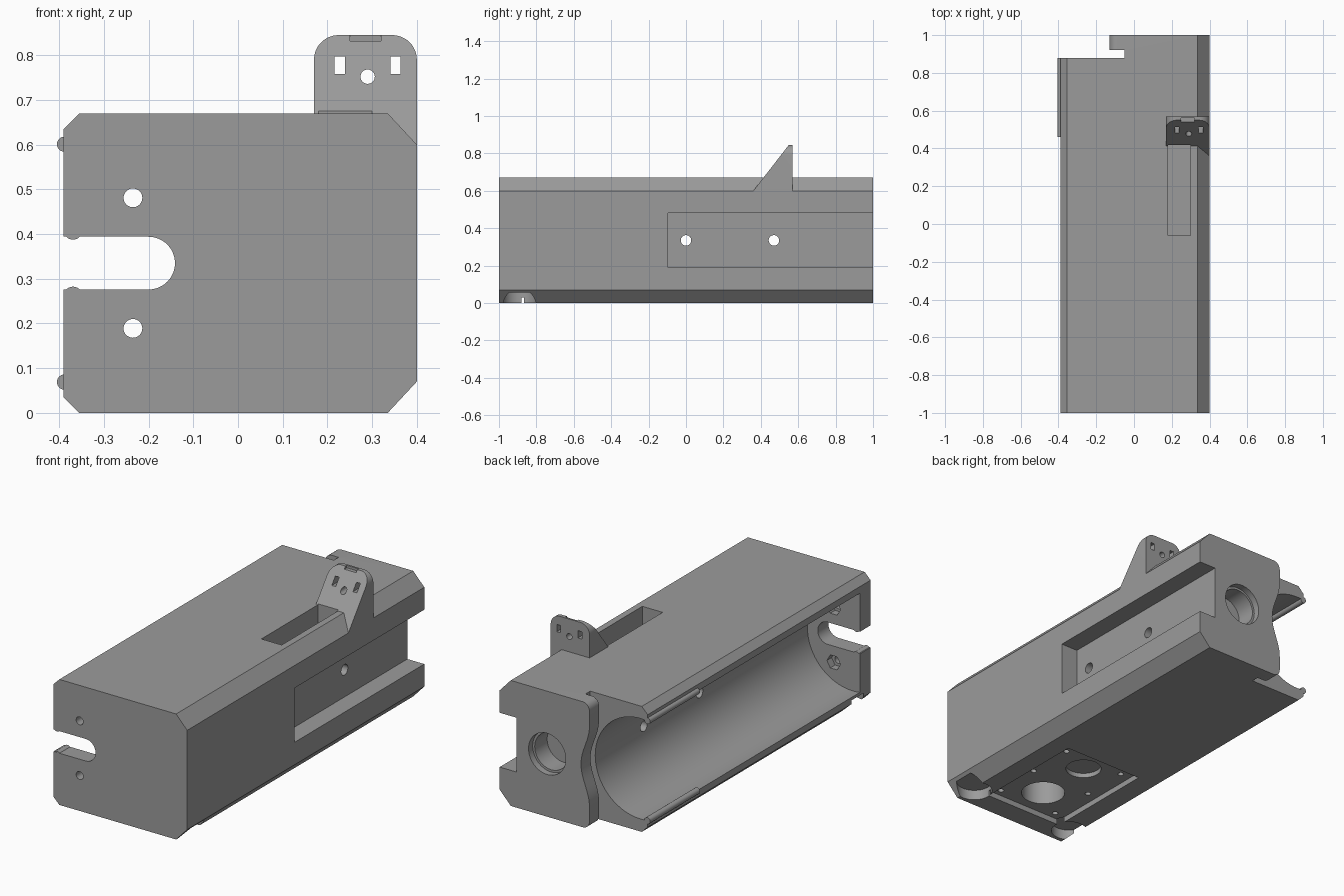
import bpy, bmesh, math

if "Cube" in bpy.data.objects:
    bpy.data.objects.remove(bpy.data.objects["Cube"])

grey = bpy.data.materials.new("plain grey")
grey.diffuse_color = (0.33, 0.33, 0.33, 1)
grey.use_nodes = True
grey.node_tree.nodes["Principled BSDF"].inputs["Base Color"].default_value = grey.diffuse_color


def prism(name, pts, axis, a, b):
    """Extrude a 2D outline along one axis, from a to b."""
    place = {"X": lambda u, v, t: (t, u, v),
             "Y": lambda u, v, t: (u, t, v),
             "Z": lambda u, v, t: (u, v, t)}[axis]
    bm = bmesh.new()
    lo = [bm.verts.new(place(u, v, a)) for u, v in pts]
    hi = [bm.verts.new(place(u, v, b)) for u, v in pts]
    bm.faces.new(lo)
    bm.faces.new(hi)
    n = len(pts)
    for i in range(n):
        j = (i + 1) % n
        bm.faces.new((lo[i], lo[j], hi[j], hi[i]))
    bmesh.ops.recalc_face_normals(bm, faces=bm.faces)
    me = bpy.data.meshes.new(name)
    bm.to_mesh(me)
    bm.free()
    ob = bpy.data.objects.new(name, me)
    me.materials.append(grey)
    bpy.context.collection.objects.link(ob)
    return ob


def arc(cx, cy, r, a0=0, a1=360, n=48, closed=True):
    count = n if closed else n + 1
    return [(cx + r * math.cos(math.radians(a0 + (a1 - a0) * i / n)),
             cy + r * math.sin(math.radians(a0 + (a1 - a0) * i / n)))
            for i in range(count)]


def rect(u0, u1, v0, v1):
    return [(u0, v0), (u1, v0), (u1, v1), (u0, v1)]


def cut(ob, pts, axis, a, b, op="DIFFERENCE"):
    """Apply a boolean with an extruded outline, then drop the cutter."""
    tool = prism("cutter", pts, axis, a, b)
    tool.hide_render = True
    mod = ob.modifiers.new("cut", "BOOLEAN")
    mod.operation = op
    mod.solver = "EXACT"
    mod.object = tool
    bpy.context.view_layer.objects.active = ob
    bpy.ops.object.modifier_apply(modifier=mod.name)
    bpy.data.objects.remove(tool, do_unlink=True)


MID = 0.335  # height of the bore axis

# Chamfered body block
body = prism("body", [(-0.355, 0), (0.335, 0), (0.40, 0.07), (0.40, 0.60),
                      (0.335, 0.67), (-0.355, 0.67), (-0.39, 0.635),
                      (-0.39, 0.035)], "Y", -1, 1)

# Open round bore
cut(body, arc(-0.348, MID, 0.268, n=96), "Y", -0.91, 0.90)

# Gap before the back plate, and the plate's wavy edge
cut(body, rect(-1, -0.05, -0.2, 0.9), "Y", 0.88, 0.92)
wave = [(-0.13 + 0.025 * (1 - math.cos(2 * math.pi * i / 24)), 0.12 + 0.43 * i / 24)
        for i in range(25)]
cut(body, [(-1, -0.1), (-0.09, -0.1)] + arc(-0.09, 0.04, 0.04, 270, 180, 6, False)
    + wave + arc(-0.09, 0.63, 0.04, 180, 90, 6, False) + [(-0.09, 0.8), (-1, 0.8)],
    "Y", 0.91, 1.1)

# Stepped round recess in the back plate
cut(body, arc(0.12, MID, 0.11), "Y", 0.965, 1.1)
cut(body, arc(0.12, MID, 0.098), "Y", 0.86, 1.05)

# Long side channel with two holes into the bore
cut(body, rect(-0.095, 1.2, 0.19, 0.48), "X", 0.30, 0.6)
for y in (0.0, 0.47):
    cut(body, arc(y, MID, 0.028, n=32), "X", -0.2, 0.5)

# Top slot
SLOT = rect(0.18, 0.30, -0.06, 0.418)
cut(body, SLOT, "Z", 0.57, 0.9)

# Front wall: round-ended slot, screw holes, hexagonal nut seats
cut(body, [(-0.6, MID - 0.059)] + arc(-0.20, MID, 0.059, -90, 90, 24, False)
    + [(-0.6, MID + 0.059)], "Y", -1.1, -0.8)
for s in (-1, 1):
    z = MID + s * 0.146
    cut(body, arc(-0.235, z, 0.021, n=32), "Y", -1.1, -0.85)
    cut(body, arc(-0.235, z, 0.04, n=6), "Y", -0.95, -0.85)

# Underside: shallow seat, three round pockets, deep centre hole, screw holes
cut(body, rect(-0.24, 0.228, -0.88, -0.25), "Z", -0.1, 0.03)
for x, y in ((0.315, -0.89), (-0.315, -0.89), (0.0, -0.40)):
    cut(body, arc(x, y, 0.09), "Z", -0.1, 0.055)
cut(body, arc(0.0, -0.72, 0.11), "Z", -0.1, 0.2)
for x in (-0.18, 0.18):
    for y in (-0.84, -0.58, -0.32):
        cut(body, arc(x, y, 0.015, n=20), "Z", -0.1, 0.08)

# Wedge-shaped mounting tab with rounded top corners
tab = prism("mounting_tab", [(0.17, 0.60), (0.40, 0.60)]
            + arc(0.345, 0.79, 0.055, 0, 90, 12, False)
            + arc(0.225, 0.79, 0.055, 90, 180, 12, False), "Y", 0.30, 0.57)
cut(tab, [(0.36, 0.60), (0.20, 0.394), (0.8, 0.394), (0.8, 0.9), (0.592, 0.9)],
    "X", 0, 0.6, "INTERSECT")
cut(tab, SLOT, "Z", 0.5, 0.9)
for x in (0.2275, 0.3525):
    cut(tab, rect(x - 0.0115, x + 0.0115, 0.758, 0.797), "Y", 0.2, 0.8)
cut(tab, arc(0.29, 0.752, 0.016, n=32), "Y", 0.2, 0.8)
cut(tab, rect(0.25, 0.32, 0.832, 0.9), "Y", 0.4, 0.56)

# Snap ridges on the bore lips, and grip bumps in the front slot
for s, side in ((-1, "lower"), (1, "upper")):
    prism(side + "_snap_ridge", arc(-0.388, MID + s * 0.266, 0.017, n=24), "Y", 0.46, 0.88)
    prism(side + "_slot_bump", arc(-0.369, MID + s * 0.073, 0.0205, n=24), "Y", -0.999, -0.91)

for ob in bpy.context.scene.objects:
    ob.select_set(True)
bpy.context.view_layer.objects.active = body
bpy.ops.object.shade_smooth_by_angle(angle=math.radians(30))
